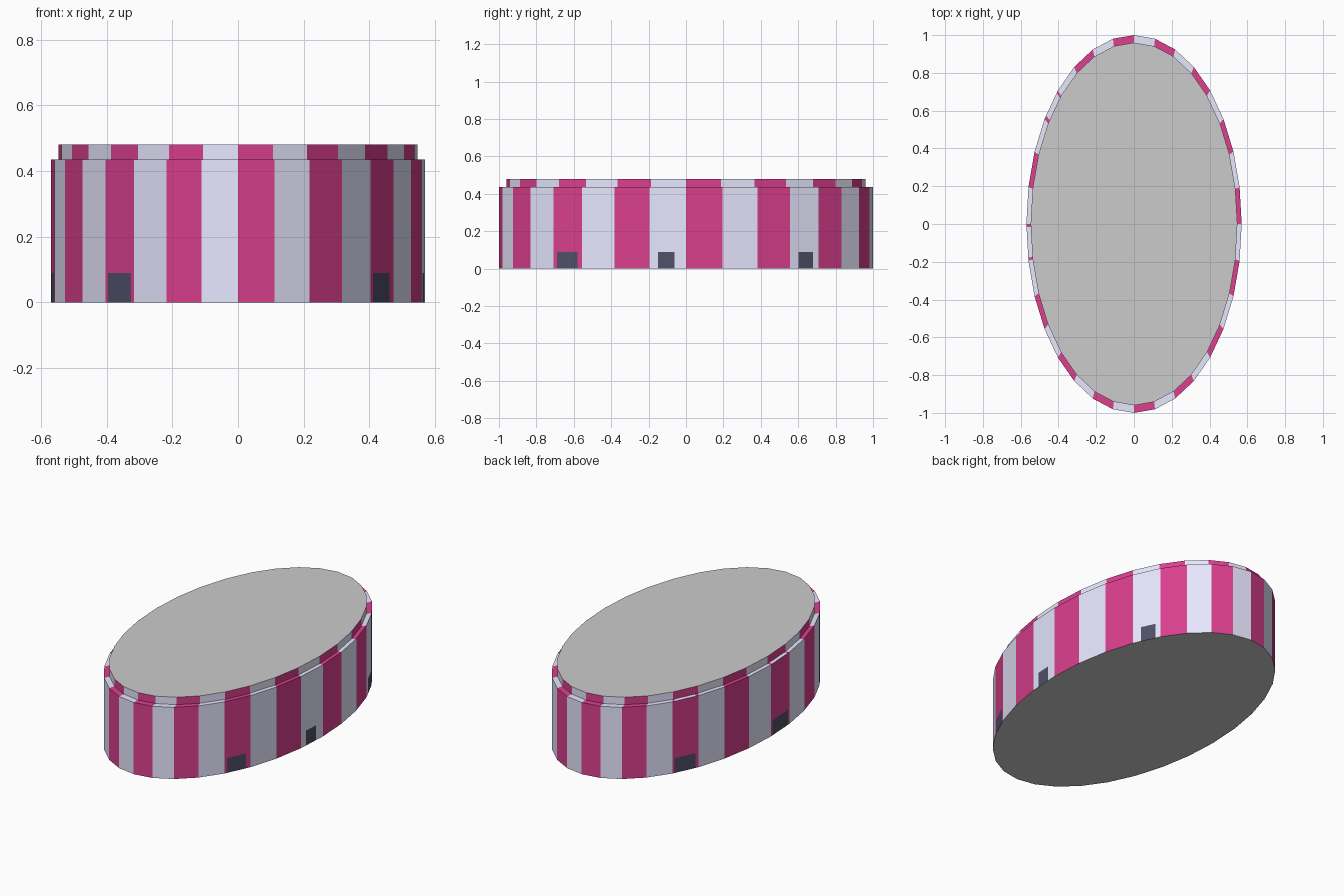
import bpy, bmesh, math

if "Cube" in bpy.data.objects:
    bpy.data.objects.remove(bpy.data.objects["Cube"])

SIDES = 32
RX, RY = 0.57, 1.0
WALL_H, TOP_H, RIM = 0.435, 0.48, 0.96
DOOR_H = 0.09
# facet index -> door start and end along that facet
DOORS = {4: (0.11, 0.83), 7: (0.23, 0.69), 11: (0.30, 0.82),
         20: (0.08, 0.88), 24: (0.08, 0.92), 28: (0.09, 0.90)}
PALE_LEDGE = {20, 24}   # the ledge above these doors is pale


def material(name, rgb):
    m = bpy.data.materials.new(name)
    m.diffuse_color = (*rgb, 1)
    m.use_nodes = True
    m.node_tree.nodes["Principled BSDF"].inputs["Base Color"].default_value = m.diffuse_color
    return m


GREY = material("grey", (0.8, 0.8, 0.8))
RED = material("red", (0.70, 0.05, 0.27))
PALE = material("lavender", (0.80, 0.80, 1.0))
DARK = material("dark", (0.08, 0.08, 0.14))


def corner(k, scale=1.0):
    a = math.tau * k / SIDES
    return RX * scale * math.sin(a), -RY * scale * math.cos(a)


def point(k, t, z, scale=1.0):
    (x0, y0), (x1, y1) = corner(k, scale), corner(k + 1, scale)
    return x0 + (x1 - x0) * t, y0 + (y1 - y0) * t, z


def make_object(name, quads, mats):
    """quads: list of (points, material index)"""
    bm = bmesh.new()
    for pts, mi in quads:
        bm.faces.new([bm.verts.new(p) for p in pts]).material_index = mi
    bmesh.ops.remove_doubles(bm, verts=bm.verts, dist=1e-5)
    me = bpy.data.meshes.new(name)
    bm.to_mesh(me)
    bm.free()
    for m in mats:
        me.materials.append(m)
    ob = bpy.data.objects.new(name, me)
    bpy.context.collection.objects.link(ob)
    return ob


def strip(k, t0, t1, lower, upper):
    """Quad on facet k between two (z, scale) levels."""
    return [point(k, t0, *lower), point(k, t1, *lower),
            point(k, t1, *upper), point(k, t0, *upper)]


# Striped wall, ledge and rim, with door openings
BASE, LINTEL, WALL = (0, 1.0), (DOOR_H, 1.0), (WALL_H, 1.0)
INNER, TOP = (WALL_H, RIM), (TOP_H, RIM)
shell, doors = [], []
for k in range(SIDES):
    stripe = k % 2
    cuts = [0, *DOORS.get(k, ()), 1]
    for i, (a, b) in enumerate(zip(cuts, cuts[1:])):
        is_door = len(cuts) == 4 and i == 1
        (doors if is_door else shell).append(
            (strip(k, a, b, BASE, LINTEL), 0 if is_door else stripe))
        shell.append((strip(k, a, b, LINTEL, WALL), stripe))
        ledge = 1 if is_door and k in PALE_LEDGE else stripe
        shell.append((strip(k, a, b, WALL, INNER), ledge))
        shell.append((strip(k, a, b, INNER, TOP), stripe))
make_object("striped_wall", shell, [RED, PALE])
make_object("doorways", doors, [DARK])

# Flat roof and floor
roof = [(*corner(k, RIM), TOP_H) for k in range(SIDES)]
floor = [(*corner(k), 0) for k in reversed(range(SIDES))]
make_object("roof", [(roof, 0)], [GREY])
make_object("floor", [(floor, 0)], [GREY])
